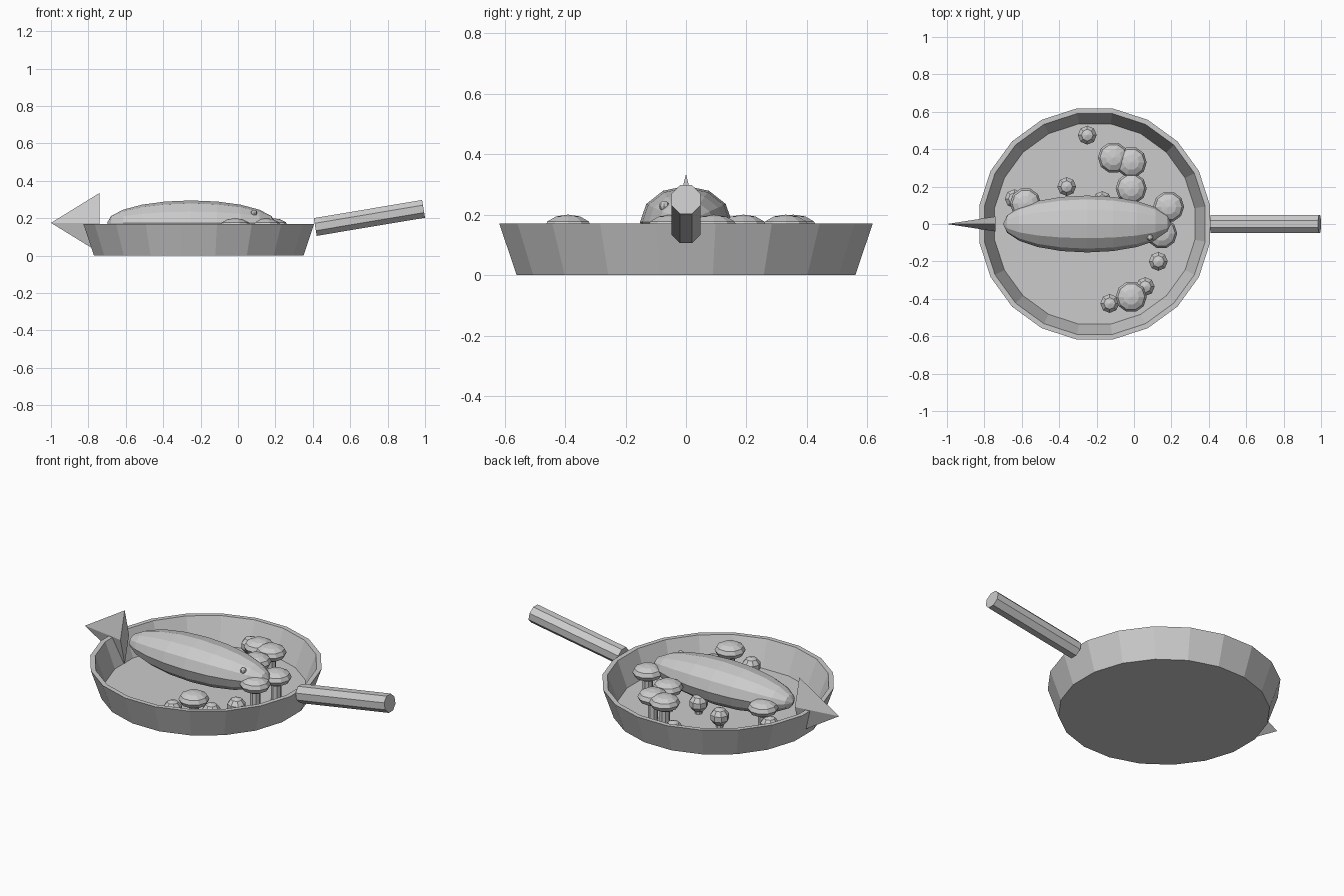
import bpy
import bmesh
from math import pi, sin, cos, atan2
from mathutils import Matrix, Vector

cube = bpy.data.objects.get("Cube")
if cube:
    bpy.data.objects.remove(cube, do_unlink=True)

grey = bpy.data.materials.new("plain grey")
grey.use_nodes = True
COLOUR = (0.6, 0.6, 0.6, 1)
grey.diffuse_color = COLOUR
grey.node_tree.nodes["Principled BSDF"].inputs["Base Color"].default_value = COLOUR


def lathe(name, profile, sides, matrix=Matrix(), turn=0.0):
    """Spin (radius, height) points about z; radius 0 makes a pole."""
    bm = bmesh.new()
    rings = []
    for r, z in profile:
        count = sides if r > 0 else 1
        angles = [turn + 2 * pi * i / sides for i in range(count)]
        rings.append([bm.verts.new((r * cos(a), r * sin(a), z)) for a in angles])
    for low, high in zip(rings, rings[1:]):
        for i in range(sides):
            j = (i + 1) % sides
            corners = [low[i % len(low)], low[j % len(low)],
                       high[j % len(high)], high[i % len(high)]]
            bm.faces.new(list(dict.fromkeys(corners)))
    for ring in (rings[0], rings[-1]):
        if len(ring) > 1:
            bm.faces.new(ring)
    bm.transform(matrix)
    bmesh.ops.recalc_face_normals(bm, faces=bm.faces)
    mesh = bpy.data.meshes.new(name)
    bm.to_mesh(mesh)
    bm.free()
    mesh.materials.append(grey)
    obj = bpy.data.objects.new(name, mesh)
    bpy.context.collection.objects.link(obj)
    return obj


def place(centre, size=(1, 1, 1), rotation=Matrix()):
    return Matrix.Translation(centre) @ rotation @ Matrix.Diagonal((*size, 1))


def ball(name, centre, size, sides, rings, rotation=Matrix()):
    steps = [pi * k / rings for k in range(1, rings)]
    profile = [(0, -1)] + [(sin(a), -cos(a)) for a in steps] + [(0, 1)]
    return lathe(name, profile, sides, place(centre, size, rotation))


FLOOR = 0.02
along_x = Matrix.Rotation(pi / 2, 4, "Y")

# Pan: outer wall, flat rim, inner wall and floor
lathe("pan", [(0.567, 0), (0.625, 0.17), (0.598, 0.17), (0.542, FLOOR)],
      20, place((-0.21, 0, 0)), pi / 20)

# Tilted eight-sided handle
start, end = Vector((0.413, 0, 0.153)), Vector((0.992, 0, 0.25))
axis = end - start
tilt = Matrix.Rotation(atan2(axis.x, axis.z), 4, "Y")
lathe("handle", [(0.052, 0), (0.052, axis.length)], 8,
      place(start, rotation=tilt), pi / 8)

# Fish: long body, diamond tail and one eye
ball("fish_body", (-0.25, 0, 0.175), (0.12, 0.152, 0.45), 12, 10, along_x)
lathe("fish_tail", [(1, 0), (0, 1)], 4,
      place((-0.74, 0, 0.175), (0.16, 0.04, 0.26),
            Matrix.Rotation(-pi / 2, 4, "Y")))
ball("fish_eye", (0.085, -0.072, 0.228), (0.017, 0.017, 0.017), 8, 6)

# Mushrooms: flattened caps on stems
mushrooms = [(-0.58, 0.11), (-0.11, 0.355), (-0.015, 0.33), (-0.015, 0.19),
             (0.185, 0.092), (0.148, -0.05), (-0.015, -0.39)]
for x, y in mushrooms:
    ball("mushroom_cap", (x, y, 0.155), (0.083, 0.083, 0.045), 10, 6)
    lathe("mushroom_stem", [(0.028, FLOOR), (0.028, 0.15)], 8, place((x, y, 0)))

# Small round vegetables on short stubs
vegetables = [(-0.25, 0.475), (-0.36, 0.2), (-0.64, 0.135), (-0.17, 0.125),
              (0.13, -0.2), (0.06, -0.335), (-0.13, -0.425)]
for x, y in vegetables:
    ball("vegetable", (x, y, 0.08), (0.053, 0.053, 0.05), 8, 5)
    lathe("vegetable_stub", [(0.02, FLOOR), (0.02, 0.05)], 8, place((x, y, 0)))
